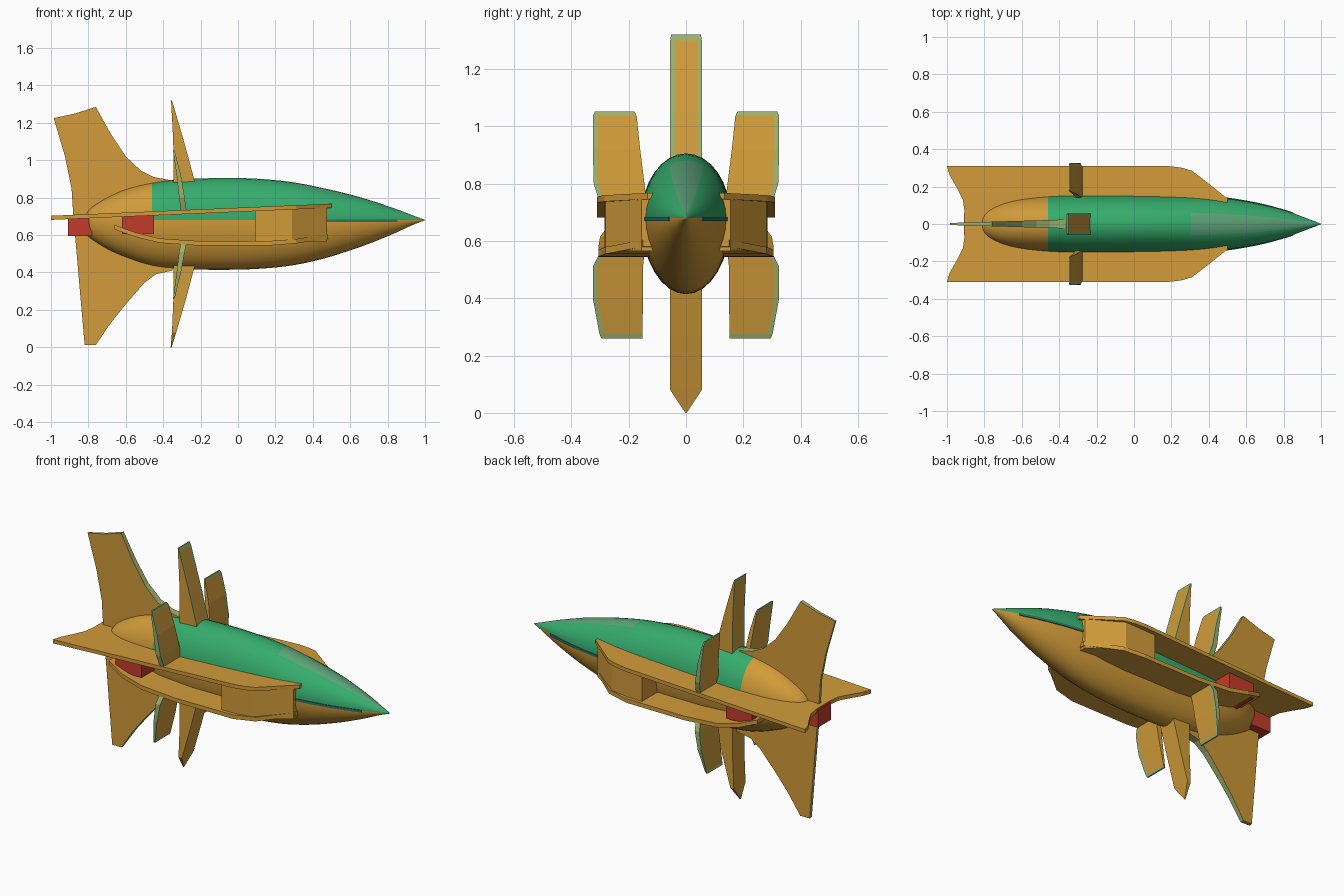
import bpy, bmesh, math

if "Cube" in bpy.data.objects:
    bpy.data.objects.remove(bpy.data.objects["Cube"])


def material(name, rgb):
    m = bpy.data.materials.new(name)
    m.diffuse_color = (*rgb, 1)
    m.use_nodes = True
    m.node_tree.nodes["Principled BSDF"].inputs["Base Color"].default_value = m.diffuse_color
    return m


ORANGE = material("orange hull", (0.64, 0.33, 0.042))
GREEN = material("green upper hull", (0.036, 0.41, 0.15))
CANOPY = material("pale green canopy", (0.11, 0.37, 0.19))
TRIM = material("olive trim", (0.34, 0.44, 0.15))
RED = material("red engine", (0.55, 0.045, 0.025))
TEAL = material("dark teal seam", (0.03, 0.17, 0.13))


def finish(name, bm, mats, smooth=False):
    bmesh.ops.recalc_face_normals(bm, faces=bm.faces)
    me = bpy.data.meshes.new(name)
    bm.to_mesh(me)
    bm.free()
    for m in mats:
        me.materials.append(m)
    for p in me.polygons:
        p.use_smooth = smooth
    ob = bpy.data.objects.new(name, me)
    bpy.context.collection.objects.link(ob)
    return ob


def loft(name, rings, mats, rule=None, smooth=False):
    """Skin closed rings; rule(ring index, column index, face) gives the material."""
    bm = bmesh.new()
    vs = [[bm.verts.new(p) for p in r] for r in rings]
    n = len(rings[0])
    for i in range(len(vs) - 1):
        for j in range(n):
            k = (j + 1) % n
            f = bm.faces.new((vs[i][j], vs[i][k], vs[i + 1][k], vs[i + 1][j]))
            if rule:
                f.material_index = rule(i, j, f)
    bm.faces.new(vs[0])
    end = bm.faces.new(vs[-1])
    if rule:
        end.material_index = rule(len(vs) - 2, 0, end)
    return finish(name, bm, mats, smooth)


def slab(name, low, high, mats, edge_mat=0):
    """Solid between two matching outlines."""
    return loft(name, [low, high], mats,
                lambda i, j, f: edge_mat if len(f.verts) == 4 and len(low) > 4 else 0)


def catmull(rows, steps):
    out = []
    for i in range(len(rows) - 1):
        a, b, c, d = (rows[max(0, min(len(rows) - 1, i + k))] for k in (-1, 0, 1, 2))
        for s in range(steps):
            t = s / steps
            out.append([q + 0.5 * t * (r - p + t * (2*p - 5*q + 4*r - w + t * (3*(q - r) + w - p)))
                        for p, q, r, w in zip(a, b, c, d)])
    return out + [list(rows[-1])]


# Fuselage: x, half width, top z, bottom z
SEAM = 0.68
stations = [(-0.81, 0.045, 0.715, 0.60), (-0.78, 0.075, 0.75, 0.575), (-0.70, 0.112, 0.80, 0.525),
            (-0.60, 0.135, 0.845, 0.48), (-0.46, 0.150, 0.88, 0.435), (-0.30, 0.156, 0.898, 0.418),
            (0.0, 0.156, 0.905, 0.415), (0.25, 0.153, 0.888, 0.432), (0.45, 0.143, 0.852, 0.472),
            (0.65, 0.112, 0.803, 0.535), (0.82, 0.068, 0.748, 0.602), (0.93, 0.028, 0.707, 0.652),
            (1.0, 0.001, 0.681, 0.679)]
hull = catmull(stations, 4)
N = 32
rings = []
for x, w, top, bot in hull:
    ring = []
    for j in range(N):
        a = 2 * math.pi * j / N
        h = top - SEAM if j < N // 2 else SEAM - bot
        ring.append((x, w * math.cos(a), SEAM + h * math.sin(a)))
    rings.append(ring)


def hull_colour(i, j, f):
    x = f.calc_center_median().x
    if j >= N // 2 or x < -0.46:
        return 0
    return 2 if 6 <= j <= 9 and 0.3 < x < 0.95 else 1


loft("fuselage", rings, [ORANGE, GREEN, CANOPY], hull_colour, True)

# Dark seam under the nose cover
side = [(x, w + 0.004) for x, w, _, _ in hull if 0.44 <= x <= 0.87]
outline = side + [(x, -w) for x, w in reversed(side)]
slab("nose_seam", [(x, y, 0.669) for x, y in outline], [(x, y, 0.683) for x, y in outline], [TEAL])

# Upper wing plate with notched tail, rising slightly to the front
half = [(0.50, 0.135), (0.40, 0.215), (0.31, 0.285), (0.25, 0.302), (0.18, 0.31), (-1.0, 0.31),
        (-0.985, 0.26), (-0.945, 0.19), (-0.915, 0.13), (-0.905, 0.06)]
outline = half + [(x, -y) for x, y in reversed(half)]


def plate_z(x):
    return 0.703 + 0.043 * (x + 1)


slab("upper_wing_plate", [(x, y, plate_z(x) - 0.022) for x, y in outline],
     [(x, y, plate_z(x)) for x, y in outline], [ORANGE])

# Lower wing plate, curving up at both ends: x, half width, z
lower = [(-0.66, 0.27, 0.64), (-0.55, 0.30, 0.60), (-0.42, 0.305, 0.568), (-0.2, 0.305, 0.553),
         (0.18, 0.305, 0.555), (0.31, 0.28, 0.565), (0.48, 0.15, 0.59)]
loft("lower_wing_plate", [[(x, -w, z - 0.01), (x, w, z - 0.01), (x, w, z + 0.014), (x, -w, z + 0.014)]
                          for x, w, z in lower], [ORANGE])


def box(name, x0, x1, y0, y1, z0, z1, mat):
    loft(name, [[(x, y0, z0), (x, y1, z0), (x, y1, z1), (x, y0, z1)] for x in (x0, x1)], [mat])


def blade(name, rows, sides, mats=(ORANGE, TRIM)):
    """Thin fin; rows are z, y0, y1, front x, back x. sides: columns painted as trim."""
    r = []
    for z, y0, y1, xf, xb in rows:
        t = min(0.016, (y1 - y0) / 4)
        ys = (y0, y0 + t, y1 - t, y1)
        r.append([(xf, y, z) for y in ys] + [(xb, y, z) for y in reversed(ys)])
    last = len(rows) - 2
    return loft(name, r, list(mats), lambda i, j, f: 1 if sides and (i == last or j in sides) else 0)


for s, tag in ((1, "left"), (-1, "right")):
    # Intake pod with slanted front
    pod = [(0.09, 0.10), (0.09, 0.285), (0.29, 0.28), (0.475, 0.155), (0.475, 0.10)]
    slab(f"intake_pod_{tag}", [(x, s * y, 0.565) for x, y in pod],
         [(x, s * y, 0.745) for x, y in pod], [ORANGE])
    # Side engine
    box(f"side_engine_{tag}", -0.62, -0.45, s * 0.09, s * 0.265, 0.605, 0.712, RED)
    # Side blades above and below the plates
    outer = (2, 3, 4) if s > 0 else (0, 6, 7)
    up = [(0.73, 0.135, 0.30, -0.275, -0.305), (0.80, 0.145, 0.322, -0.285, -0.315),
          (0.92, 0.16, 0.325, -0.305, -0.328), (1.035, 0.172, 0.325, -0.335, -0.345),
          (1.052, 0.18, 0.318, -0.34, -0.348)]
    down = [(0.56, 0.145, 0.30, -0.275, -0.305), (0.51, 0.15, 0.325, -0.285, -0.315),
            (0.40, 0.15, 0.325, -0.305, -0.328), (0.275, 0.152, 0.302, -0.335, -0.345),
            (0.26, 0.152, 0.295, -0.34, -0.348)]
    for label, rows in (("upper", up), ("lower", down)):
        rows = [(z, *sorted((s * a, s * b)), f, k) for z, a, b, f, k in rows]
        blade(f"{label}_side_blade_{tag}", rows, outer)

# Centre blades, wedge shaped from the side
blade("upper_centre_blade", [(0.84, -0.055, 0.055, -0.222, -0.345), (0.90, -0.055, 0.055, -0.235, -0.345),
                             (1.05, -0.055, 0.055, -0.275, -0.345), (1.18, -0.055, 0.055, -0.312, -0.35),
                             (1.30, -0.055, 0.055, -0.347, -0.357), (1.32, -0.052, 0.052, -0.354, -0.36)],
      (0, 2, 4, 6))
blade("lower_centre_blade", [(0.48, -0.055, 0.055, -0.222, -0.345), (0.42, -0.055, 0.055, -0.235, -0.345),
                             (0.27, -0.055, 0.055, -0.275, -0.345), (0.08, -0.055, 0.055, -0.33, -0.353),
                             (0.0, -0.002, 0.002, -0.355, -0.36)], ())

# Tail fins: side outline, thinner towards the rear
upper_fin = [(-0.88, 0.69), (-0.89, 0.85), (-0.925, 1.02), (-0.985, 1.225), (-0.87, 1.25), (-0.76, 1.285),
             (-0.68, 1.14), (-0.60, 1.02), (-0.52, 0.945), (-0.45, 0.91), (-0.37, 0.895), (-0.37, 0.69)]
lower_fin = [(-0.88, 0.70), (-0.82, 0.012), (-0.76, 0.012), (-0.68, 0.13), (-0.60, 0.23), (-0.50, 0.345),
             (-0.44, 0.39), (-0.35, 0.41), (-0.35, 0.70)]
for name, pts in (("upper_tail_fin", upper_fin), ("lower_tail_fin", lower_fin)):
    thick = [0.005 + 0.03 * (x + 1) for x, _ in pts]
    slab(name, [(x, -t, z) for (x, z), t in zip(pts, thick)],
         [(x, t, z) for (x, z), t in zip(pts, thick)], [ORANGE, TRIM], 1)

# Rear engine nozzle
box("rear_nozzle", -0.91, -0.78, -0.06, 0.06, 0.595, 0.70, RED)
